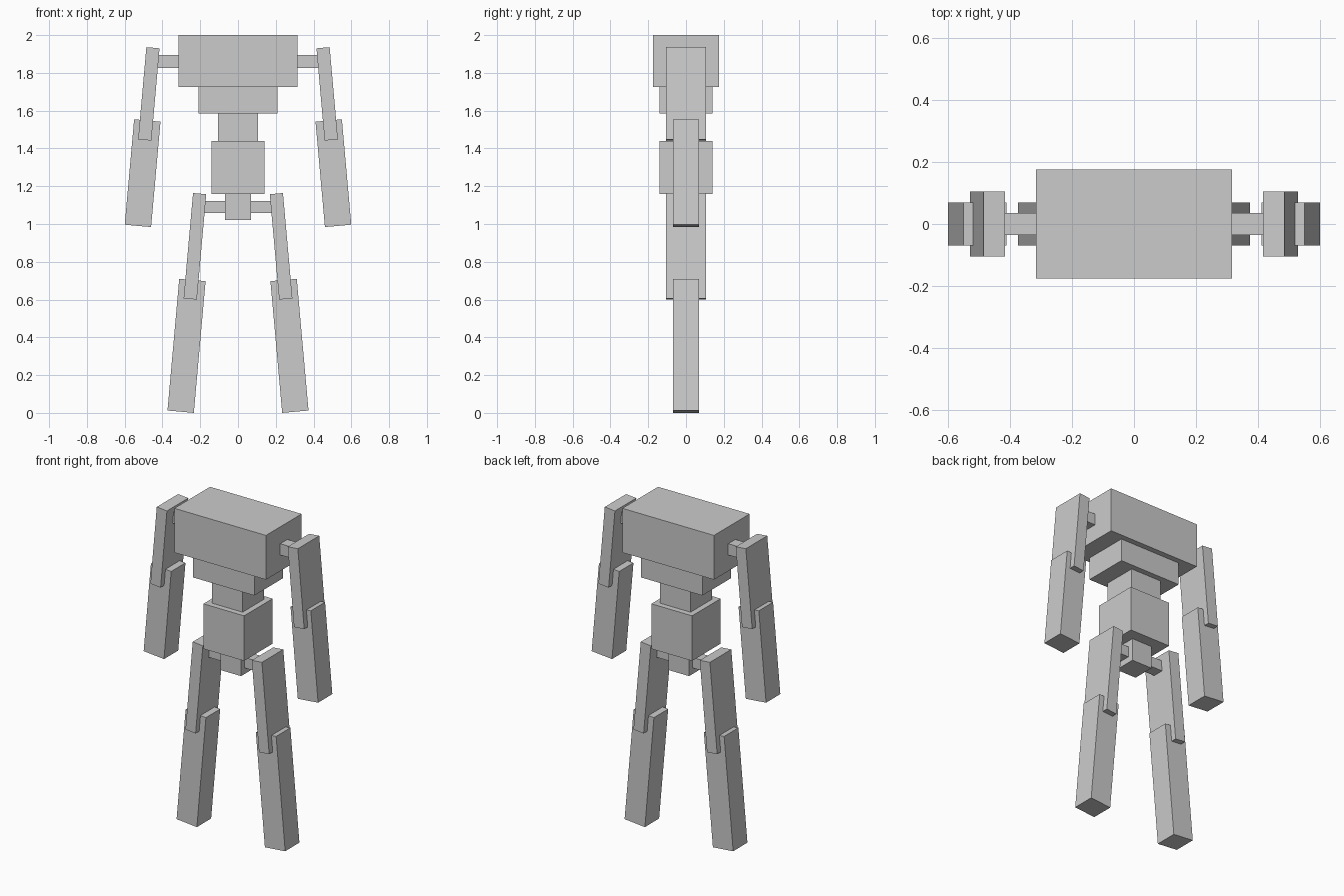
import bpy
import math

cube = bpy.data.objects.get("Cube")
if cube:
    bpy.data.objects.remove(cube, do_unlink=True)

# Single flat grey
grey = bpy.data.materials.new("light_grey")
grey.use_nodes = True
colour = (0.6, 0.6, 0.6, 1.0)
grey.diffuse_color = colour
grey.node_tree.nodes["Principled BSDF"].inputs["Base Color"].default_value = colour


def box(name, centre, size, tilt=0.0):
    """Box with its size baked in, tilted about the y axis (degrees)."""
    bpy.ops.mesh.primitive_cube_add(size=1, location=centre)
    ob = bpy.context.object
    ob.name = ob.data.name = name
    for v in ob.data.vertices:
        v.co = [c * s for c, s in zip(v.co, size)]
    ob.rotation_euler.y = math.radians(tilt)
    ob.data.materials.append(grey)
    return ob


# Torso stack: name, width, depth, bottom, top
for name, w, d, z0, z1 in [
    ("chest", 0.63, 0.35, 1.725, 2.0),
    ("ribs", 0.42, 0.28, 1.585, 1.725),
    ("waist", 0.21, 0.21, 1.44, 1.585),
    ("belly", 0.28, 0.28, 1.16, 1.44),
    ("pelvis", 0.14, 0.14, 1.02, 1.16),
]:
    box(name, (0, 0, (z0 + z1) / 2), (w, d, z1 - z0))

# Limbs splay outward on both sides
SPLAY = 5.1
for side, s in (("left", 1), ("right", -1)):
    # Joint bars
    box(side + "_shoulder_bar", (s * 0.37, 0, 1.86), (0.13, 0.07, 0.07))
    box(side + "_hip_bar", (s * 0.125, 0, 1.09), (0.13, 0.07, 0.065))
    # Limb segments: name, x, z, width, depth, length
    for name, x, z, w, d, length in [
        ("upper_arm", 0.472, 1.689, 0.07, 0.21, 0.49),
        ("forearm", 0.505, 1.269, 0.14, 0.14, 0.56),
        ("thigh", 0.228, 0.882, 0.07, 0.21, 0.56),
        ("shin", 0.2725, 0.355, 0.14, 0.14, 0.70),
    ]:
        box(f"{side}_{name}", (s * x, 0, z), (w, d, length), -s * SPLAY)
